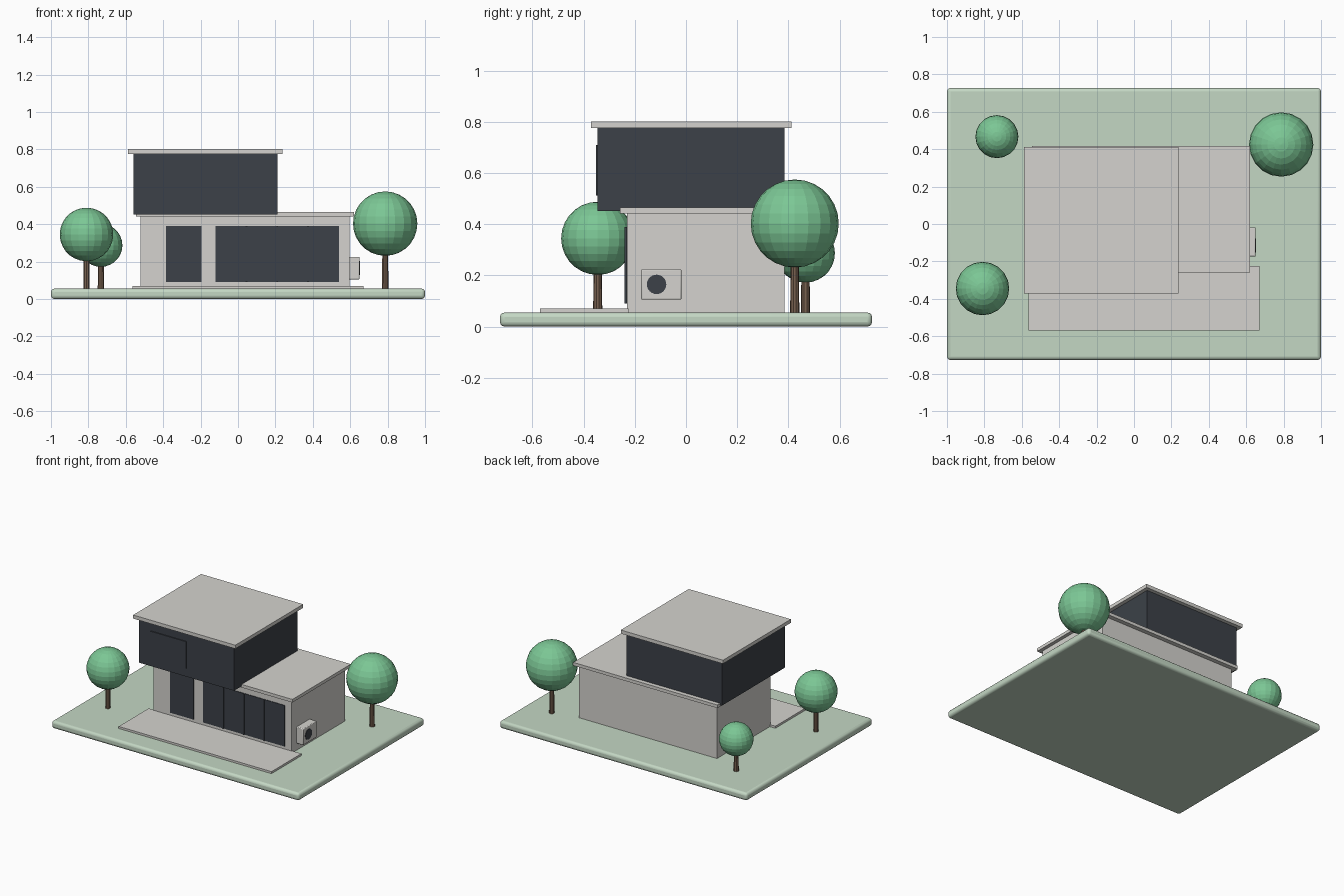
import bpy
import math

cube = bpy.data.objects.get("Cube")
if cube:
    bpy.data.objects.remove(cube, do_unlink=True)


def material(name, r, g, b):
    m = bpy.data.materials.new(name)
    m.use_nodes = True
    m.diffuse_color = (r, g, b, 1)
    m.node_tree.nodes["Principled BSDF"].inputs["Base Color"].default_value = (r, g, b, 1)
    return m


LAWN = material("pale lawn green", 0.55, 0.68, 0.55)
STONE = material("warm light grey", 0.66, 0.65, 0.62)
DARK = material("charcoal", 0.045, 0.053, 0.065)
LEAF = material("leaf green", 0.2, 0.57, 0.3)
BARK = material("bark brown", 0.19, 0.12, 0.08)


def finish(name, mat):
    ob = bpy.context.object
    ob.name = ob.data.name = name
    ob.data.materials.append(mat)
    return ob


def box(name, mat, x, y, z, bevel=0, segments=3):
    """Box spanning the given (low, high) range on each axis."""
    spans = (x, y, z)
    bpy.ops.mesh.primitive_cube_add(size=1, location=[(a + b) / 2 for a, b in spans])
    ob = finish(name, mat)
    ob.scale = [b - a for a, b in spans]
    bpy.ops.object.transform_apply(location=False, rotation=False, scale=True)
    if bevel:
        mod = ob.modifiers.new("rounded edges", "BEVEL")
        mod.width, mod.segments = bevel, segments
        bpy.ops.object.shade_smooth_by_angle(angle=math.radians(40))
    return ob


GROUND = 0.055

# Plot and terrace
box("lawn", LAWN, (-1, 1), (-0.727, 0.727), (0, GROUND), 0.018)
box("terrace", STONE, (-0.565, 0.67), (-0.57, -0.225), (GROUND - 0.01, 0.07))

# Ground floor
box("ground_floor_walls", STONE, (-0.52, 0.595), (-0.23, 0.385), (GROUND - 0.01, 0.445))
box("lower_roof", STONE, (-0.545, 0.62), (-0.258, 0.417), (0.442, 0.465))

# Upper floor, overhanging the front
box("upper_floor_walls", DARK, (-0.56, 0.21), (-0.345, 0.385), (0.452, 0.778))
box("upper_roof", STONE, (-0.588, 0.238), (-0.371, 0.413), (0.776, 0.802))
box("upper_window", DARK, (-0.46, -0.175), (-0.352, -0.344), (0.513, 0.71))

# Front glazing with upright bars
box("small_window", DARK, (-0.385, -0.195), (-0.234, -0.228), (0.09, 0.39))
left, right = -0.12, 0.54
box("sliding_doors", DARK, (left, right), (-0.234, -0.228), (0.09, 0.39))
for i in range(1, 4):
    x = left + (right - left) * i / 4
    box(f"door_bar_{i}", DARK, (x - 0.005, x + 0.005), (-0.24, -0.23), (0.09, 0.39))

# Air conditioner on the side wall
box("air_conditioner", STONE, (0.59, 0.65), (-0.175, -0.018), (0.105, 0.225), 0.005, 2)
bpy.ops.mesh.primitive_cylinder_add(vertices=24, radius=0.038, depth=0.006,
                                    location=(0.65, -0.115, 0.165),
                                    rotation=(0, math.pi / 2, 0))
finish("air_conditioner_fan", DARK)


# Trees
def tree(name, x, y, z, radius):
    base = GROUND - 0.005
    bpy.ops.mesh.primitive_cone_add(vertices=10, radius1=0.018, radius2=0.015,
                                    depth=z - base, location=(x, y, (z + base) / 2))
    finish(name + "_trunk", BARK)
    bpy.ops.mesh.primitive_uv_sphere_add(segments=20, ring_count=14, radius=radius,
                                         location=(x, y, z))
    finish(name + "_crown", LEAF)


tree("back_left_tree", 0.787, 0.425, 0.403, 0.172)
tree("front_right_tree", -0.81, -0.345, 0.345, 0.143)
tree("back_right_tree", -0.733, 0.467, 0.287, 0.115)
